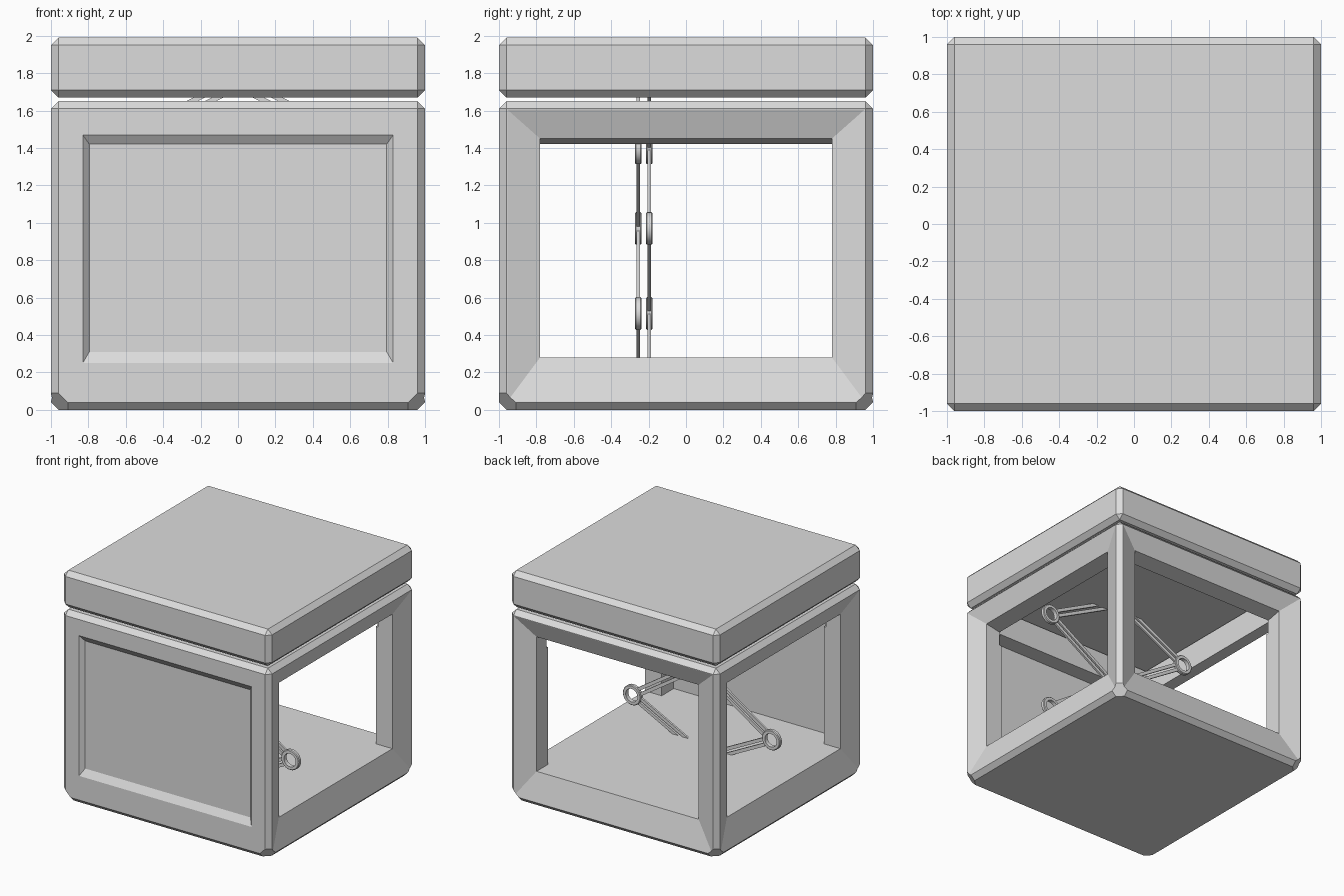
import bpy, bmesh, math
from mathutils import Matrix, Vector

if "Cube" in bpy.data.objects:
    bpy.data.objects.remove(bpy.data.objects["Cube"])

grey = bpy.data.materials.new("light_grey")
grey.diffuse_color = (0.72, 0.72, 0.72, 1)
grey.use_nodes = True
grey.node_tree.nodes["Principled BSDF"].inputs["Base Color"].default_value = grey.diffuse_color


def finish(name, bm):
    bmesh.ops.recalc_face_normals(bm, faces=bm.faces)
    mesh = bpy.data.meshes.new(name)
    bm.to_mesh(mesh)
    bm.free()
    mesh.materials.append(grey)
    ob = bpy.data.objects.new(name, mesh)
    bpy.context.collection.objects.link(ob)
    return ob


def add_box(bm, lo, hi, matrix=None):
    lo, hi = Vector(lo), Vector(hi)
    m = Matrix.Translation((lo + hi) / 2) @ Matrix.Diagonal((*(hi - lo), 1))
    bmesh.ops.create_cube(bm, size=1, matrix=(matrix or Matrix()) @ m)


def bevelled_box(name, z0, z1, width=0.04, cut_feet=False):
    bm = bmesh.new()
    add_box(bm, (-1, -1, z0), (1, 1, z1))
    bmesh.ops.bevel(bm, geom=bm.edges[:], offset=width, segments=1, affect='EDGES')
    if cut_feet:  # larger cut on the four bottom corners
        for sx in (-1, 1):
            for sy in (-1, 1):
                n = Vector((sx, sy, -1))
                cut = bmesh.ops.bisect_plane(
                    bm, geom=bm.verts[:] + bm.edges[:] + bm.faces[:],
                    plane_co=n * (1.87 / 3), plane_no=n, clear_outer=True)
                edges = [e for e in cut["geom_cut"] if isinstance(e, bmesh.types.BMEdge)]
                bmesh.ops.contextual_create(bm, geom=edges)
    return finish(name, bm)


def loft(name, sections, angle):
    """Rectangular sections (depth, half_width, z0, z1) along +x, turned about z."""
    bm = bmesh.new()
    rings = [[bm.verts.new(p) for p in ((d, -w, a), (d, w, a), (d, w, b), (d, -w, b))]
             for d, w, a, b in sections]
    for r, s in zip(rings, rings[1:]):
        for i in range(4):
            j = (i + 1) % 4
            bm.faces.new((r[i], r[j], s[j], s[i]))
    bm.faces.new(rings[0])
    bm.faces.new(rings[-1])
    bm.transform(Matrix.Rotation(angle, 4, 'Z'))
    return finish(name, bm)


# Box body: windows on three sides, a shallow panel in front, an open top
body = bevelled_box("box_body", 0, 1.65, cut_feet=True)
cutters = []
for label, angle, depth in (("right", 0, -0.5), ("left", math.pi, -0.5),
                            ("back", math.pi / 2, -0.945)):
    cutters.append(loft(label + "_window_cutter",
                        [(1.1, 0.955, 0.045, 1.605), (1.0, 0.955, 0.045, 1.605),
                         (0.94, 0.78, 0.28, 1.45), (0.79, 0.78, 0.28, 1.42),
                         (depth, 0.78, 0.28, 1.42)], angle))
cutters.append(loft("front_panel_cutter",
                    [(1.1, 0.83, 0.25, 1.47), (1.0, 0.83, 0.25, 1.47),
                     (0.965, 0.795, 0.31, 1.42)], -math.pi / 2))
bm = bmesh.new()
add_box(bm, (-0.8, -0.8, 1.3), (0.8, 0.8, 1.8))
cutters.append(finish("top_opening_cutter", bm))

for c in cutters:
    mod = body.modifiers.new(c.name, 'BOOLEAN')
    mod.operation, mod.solver, mod.object = 'DIFFERENCE', 'EXACT', c
bpy.context.view_layer.update()
cut_mesh = bpy.data.meshes.new_from_object(
    body.evaluated_get(bpy.context.evaluated_depsgraph_get()))
body.modifiers.clear()
body.data = cut_mesh
for c in cutters:
    bpy.data.objects.remove(c)

# Lid floating just above the body
bevelled_box("lid", 1.67, 1.99)


def add_ring(bm, x, y, z, outer=0.087, inner=0.057, half=0.018, n=24):
    c = 0.006
    profile = [(inner, -half), (outer - c, -half), (outer, -half + c),
               (outer, half - c), (outer - c, half), (inner, half)]
    loops = []
    for i in range(n):
        a = 2 * math.pi * i / n
        loops.append([bm.verts.new((x + r * math.cos(a), y + d, z + r * math.sin(a)))
                      for r, d in profile])
    for i in range(n):
        p, q = loops[i], loops[(i + 1) % n]
        for k in range(len(profile)):
            m = (k + 1) % len(profile)
            bm.faces.new((p[k], p[m], q[m], q[k]))


# Folding lift: one zigzag of twin rails and ring joints on each side
heights = (0.165, 0.515, 0.97, 1.40, 1.75)
for label, side, y in (("right", 1, -0.255), ("left", -1, -0.197)):
    joints = [Vector((side * 0.69 * (i % 2), y, z)) for i, z in enumerate(heights)]
    rails, rings = bmesh.new(), bmesh.new()
    for a, b in zip(joints, joints[1:]):
        d = b - a
        turn = Matrix.Translation((a + b) / 2) @ Matrix.Rotation(
            -math.atan2(d.z, d.x), 4, 'Y')
        half = d.length / 2 - 0.07
        for off in (-0.022, 0.022):
            add_box(rails, (-half, -0.009, off - 0.014), (half, 0.009, off + 0.014), turn)
    for j in joints[1:-1]:
        add_ring(rings, j.x, j.y, j.z)
    finish(label + "_lift_rails", rails)
    ring_ob = finish(label + "_lift_joints", rings)
    bpy.ops.object.select_all(action='DESELECT')
    ring_ob.select_set(True)
    bpy.context.view_layer.objects.active = ring_ob
    bpy.ops.object.shade_smooth_by_angle(angle=math.radians(30))
